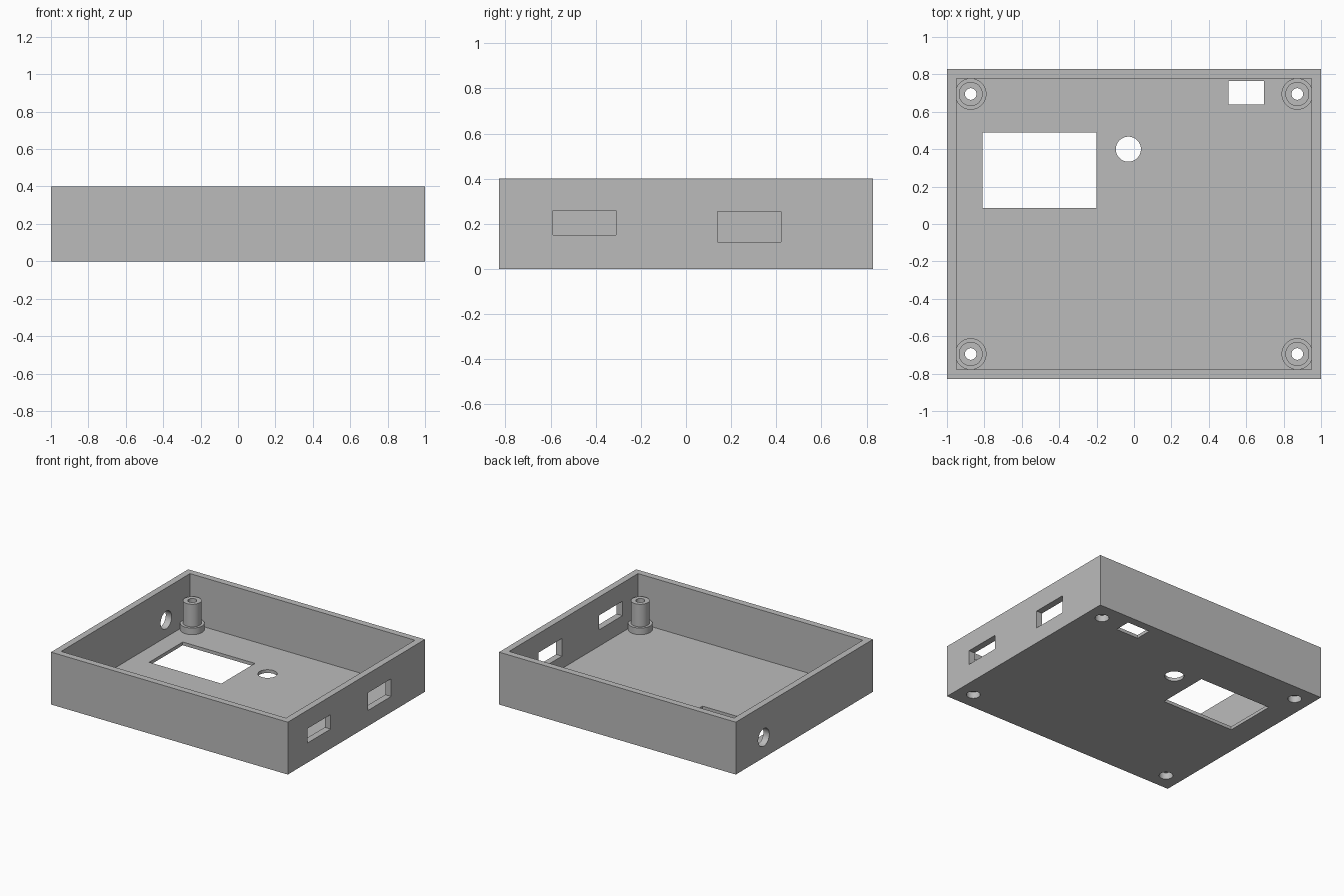
import bpy, bmesh, math
from mathutils import Matrix, Vector

if "Cube" in bpy.data.objects:
    bpy.data.objects.remove(bpy.data.objects["Cube"])

WIDTH, DEPTH, HEIGHT = 2.0, 1.655, 0.4
WALL, FLOOR = 0.05, 0.025
POST_X, POST_Y = 0.873, 0.695
BORE, SEGMENTS = 0.048, 48

grey = bpy.data.materials.new("plain grey")
grey.use_nodes = True
grey.diffuse_color = (0.5, 0.5, 0.5, 1)
grey.node_tree.nodes["Principled BSDF"].inputs["Base Color"].default_value = (0.5, 0.5, 0.5, 1)


def make_object(name, bm):
    bmesh.ops.recalc_face_normals(bm, faces=bm.faces)
    mesh = bpy.data.meshes.new(name)
    bm.to_mesh(mesh)
    bm.free()
    mesh.materials.append(grey)
    obj = bpy.data.objects.new(name, mesh)
    bpy.context.collection.objects.link(obj)
    return obj


def add_box(bm, low, high):
    low, high = Vector(low), Vector(high)
    matrix = Matrix.Translation((low + high) / 2) @ Matrix.Diagonal((*(high - low), 1))
    bmesh.ops.create_cube(bm, size=1, matrix=matrix)


def add_cylinder(bm, centre, radius, length, turn=Matrix()):
    bmesh.ops.create_cone(bm, cap_ends=True, segments=SEGMENTS, radius1=radius, radius2=radius,
                          depth=length, matrix=Matrix.Translation(centre) @ turn)


def select_only(obj):
    bpy.ops.object.select_all(action='DESELECT')
    obj.select_set(True)
    bpy.context.view_layer.objects.active = obj


def cut(target, bm):
    cutter = make_object("cutter", bm)
    cutter.hide_render = True
    select_only(target)
    mod = target.modifiers.new("cut", 'BOOLEAN')
    mod.operation, mod.solver, mod.object = 'DIFFERENCE', 'EXACT', cutter
    bpy.ops.object.modifier_apply(modifier=mod.name)
    bpy.data.objects.remove(cutter)


# Open tray: solid block with its cavity removed
bm = bmesh.new()
add_box(bm, (-WIDTH / 2, -DEPTH / 2, 0), (WIDTH / 2, DEPTH / 2, HEIGHT))
tray = make_object("case_tray", bm)
bm = bmesh.new()
inner_x, inner_y = WIDTH / 2 - WALL, DEPTH / 2 - WALL
add_box(bm, (-inner_x, -inner_y, FLOOR), (inner_x, inner_y, HEIGHT + 0.1))
cut(tray, bm)

# Openings in the floor, the screw holes and the side walls
bm = bmesh.new()
add_box(bm, (-0.81, 0.085, -0.1), (-0.2, 0.49, 0.06))
add_box(bm, (0.505, 0.64, -0.1), (0.695, 0.765, 0.06))
add_cylinder(bm, (-0.03, 0.4, 0), 0.067, 0.12)
for sx in (-1, 1):
    for sy in (-1, 1):
        add_cylinder(bm, (sx * POST_X, sy * POST_Y, 0), BORE, 0.12)
add_box(bm, (0.9, -0.59, 0.15), (1.1, -0.31, 0.26))
add_box(bm, (0.9, 0.14, 0.12), (1.1, 0.42, 0.255))
add_cylinder(bm, (-1, 0.49, 0.155), 0.067, 0.2, Matrix.Rotation(math.pi / 2, 4, 'Y'))
cut(tray, bm)

# Hollow stepped standoffs, turned from one profile
profile = [(BORE, FLOOR), (BORE, 0.05), (0.031, 0.05), (0.031, 0.247),
           (0.064, 0.247), (0.064, 0.075), (0.084, 0.075), (0.084, FLOOR)]
parts = [tray]
for side, sx in (("right", -1), ("left", 1)):
    for end, sy in (("front", -1), ("back", 1)):
        bm = bmesh.new()
        verts = [bm.verts.new((r, 0, z)) for r, z in profile]
        edges = [bm.edges.new((verts[i - 1], verts[i])) for i in range(len(verts))]
        bmesh.ops.spin(bm, geom=verts + edges, cent=(0, 0, 0), axis=(0, 0, 1),
                       angle=2 * math.pi, steps=SEGMENTS)
        bmesh.ops.remove_doubles(bm, verts=bm.verts, dist=0.0005)
        post = make_object(f"standoff_{end}_{side}", bm)
        post.location = (sx * POST_X, sy * POST_Y, 0)
        parts.append(post)

for obj in parts:
    select_only(obj)
    bpy.ops.object.shade_smooth_by_angle(angle=math.radians(30))
